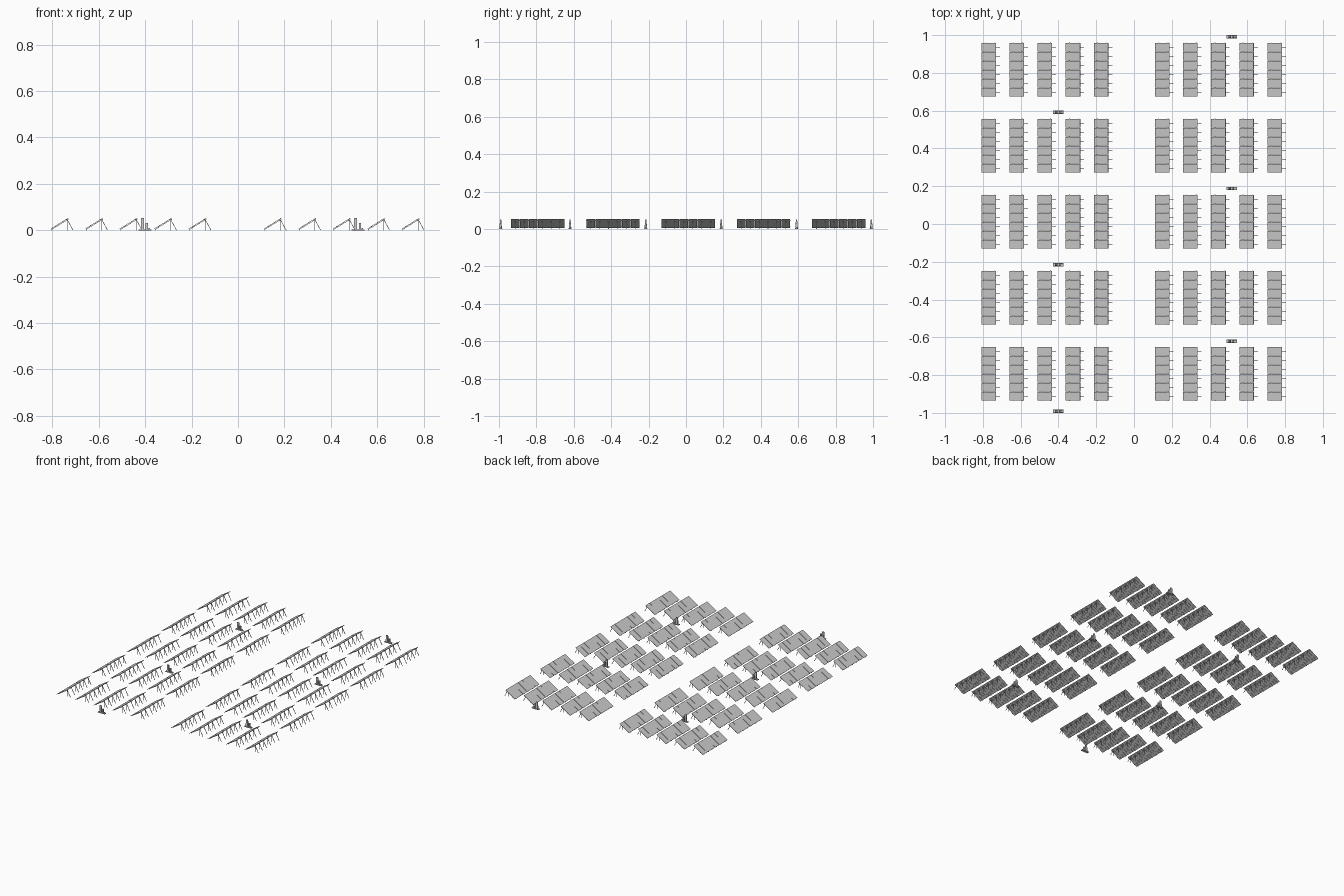
import bpy, bmesh, math
from mathutils import Vector, Matrix

if "Cube" in bpy.data.objects:
    bpy.data.objects.remove(bpy.data.objects["Cube"])

N = 6                 # panels per table
LENGTH = 0.286        # table length along y
PITCH = LENGTH / N
LOW = Vector((0.0, 0, 0.006))     # lower edge of the tilted plane
HIGH = Vector((0.076, 0, 0.053))  # upper edge
SLOPE = (HIGH - LOW).normalized()
NORMAL = Vector((-SLOPE.z, 0, SLOPE.x))


def bar(bm, a, b, w, h):
    """Box running from a to b, w wide along y, h thick across."""
    a, b = Vector(a), Vector(b)
    d = (b - a).normalized()
    side = Vector((0, 1, 0)) if abs(d.y) < 0.9 else SLOPE
    up = d.cross(side).normalized()
    rot = Matrix((d, side, up)).transposed().to_4x4()
    size = Matrix.Diagonal(((b - a).length, w, h, 1))
    bmesh.ops.create_cube(bm, size=1, matrix=Matrix.Translation((a + b) / 2) @ rot @ size)


def finish(bm, name):
    bmesh.ops.recalc_face_normals(bm, faces=bm.faces)
    me = bpy.data.meshes.new(name)
    bm.to_mesh(me)
    bm.free()
    return me


def place(me, x, y):
    ob = bpy.data.objects.new(me.name, me)
    ob.location = (x, y, 0)
    bpy.context.collection.objects.link(ob)


def on_slope(t, y, drop=0.0):
    p = LOW.lerp(HIGH, t) - NORMAL * drop
    return Vector((p.x, y, p.z))


ys = [(i - (N - 1) / 2) * PITCH for i in range(N)]

# row of six tilted panels
bm = bmesh.new()
for y in ys:
    bar(bm, on_slope(0, y), on_slope(1, y), PITCH - 0.0016, 0.002)
panels = finish(bm, "solar_panels")

# purlins along the table
bm = bmesh.new()
for t in (0.24, 0.88):
    bar(bm, on_slope(t, -LENGTH / 2, 0.002), on_slope(t, LENGTH / 2, 0.002), 0.003, 0.002)
purlins = finish(bm, "purlins")

# rafters, posts and rear stays
bm = bmesh.new()
for y in ys:
    bar(bm, on_slope(0.0, y, 0.004), on_slope(0.98, y, 0.004), 0.003, 0.002)
    bar(bm, (0.071, y, 0), (0.071, y, 0.046), 0.002, 0.002)
    bar(bm, (0.096, y, 0), (0.070, y, 0.047), 0.003, 0.0025)
    bar(bm, (0.004, y, 0), (0.004, y, 0.005), 0.003, 0.003)
frames = finish(bm, "support_frames")

# ten columns by five rows of tables
for r in range(5):
    y = -0.793 + 0.4025 * r
    for x0 in (-0.807, 0.112):
        for c in range(5):
            for me in (panels, purlins, frames):
                place(me, x0 + 0.1487 * c, y)


def block(bm, x0, x1, d0, d1, z0, z1):
    """Box tapering in depth from d0 at the base to d1 at the top."""
    bmesh_verts = bmesh.ops.create_cube(bm, size=1)["verts"]
    for v in bmesh_verts:
        top = v.co.z > 0
        v.co = (x1 if v.co.x > 0 else x0,
                math.copysign((d1 if top else d0) / 2, v.co.y),
                z1 if top else z0)


# inverter station: base plate, tall cabinet, small cabinets
bm = bmesh.new()
block(bm, -0.028, 0.028, 0.018, 0.018, 0, 0.004)
plate = finish(bm, "station_base")
bm = bmesh.new()
block(bm, -0.017, -0.003, 0.014, 0.006, 0.004, 0.052)
tall = finish(bm, "tall_cabinet")
bm = bmesh.new()
block(bm, 0.004, 0.013, 0.013, 0.008, 0.004, 0.032)
block(bm, 0.016, 0.023, 0.012, 0.009, 0.004, 0.010)
small = finish(bm, "small_cabinets")

for x, rows in ((-0.402, (-0.991, -0.215, 0.591)), (0.517, (-0.62, 0.188, 0.991))):
    for y in rows:
        for me in (plate, tall, small):
            place(me, x, y)
